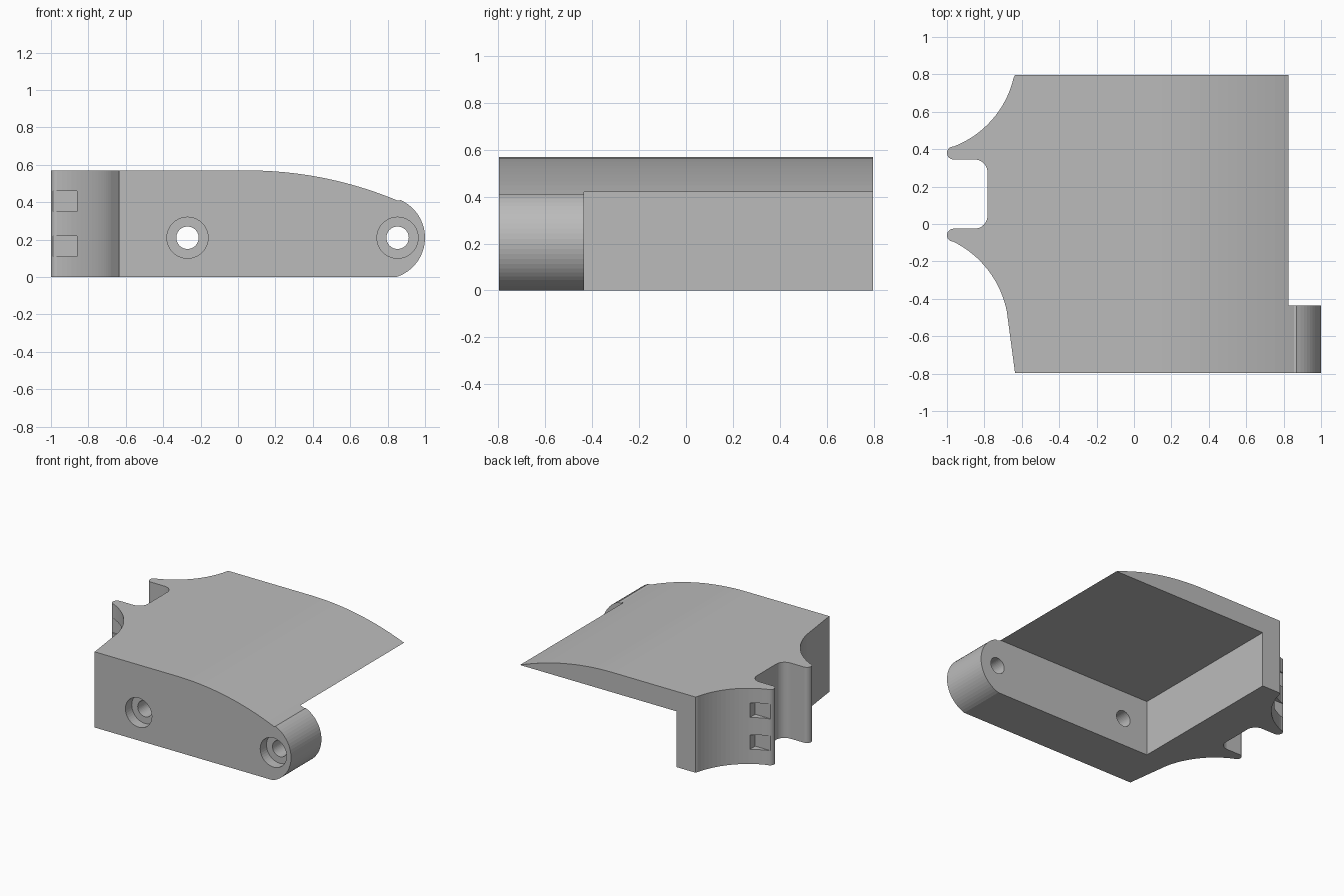
import bpy, bmesh
from math import cos, sin, radians, sqrt
from mathutils import Matrix

cube = bpy.data.objects.get("Cube")
if cube:
    bpy.data.objects.remove(cube, do_unlink=True)

HALF_Y, HEIGHT, PLATE_Y = 0.797, 0.57, -0.435
WALL_X, EDGE_X, SLAB_Z = -0.48, 0.83, 0.42

grey = bpy.data.materials.new("plain grey")
grey.use_nodes = True
colour = (0.5, 0.5, 0.5, 1)
grey.diffuse_color = colour
grey.node_tree.nodes["Principled BSDF"].inputs["Base Color"].default_value = colour


def arc(cx, cy, r, start, end, steps=12):
    angles = [radians(start + (end - start) * i / steps) for i in range(steps + 1)]
    return [(cx + r * cos(a), cy + r * sin(a)) for a in angles]


def make_object(name, bm):
    bmesh.ops.recalc_face_normals(bm, faces=bm.faces)
    mesh = bpy.data.meshes.new(name)
    bm.to_mesh(mesh)
    bm.free()
    mesh.materials.append(grey)
    obj = bpy.data.objects.new(name, mesh)
    bpy.context.collection.objects.link(obj)
    return obj


def extrude(name, points, direction):
    bm = bmesh.new()
    face = bm.faces.new([bm.verts.new(p) for p in points])
    new = bmesh.ops.extrude_face_region(bm, geom=[face], use_keep_orig=True)["geom"]
    moved = [v for v in new if isinstance(v, bmesh.types.BMVert)]
    bmesh.ops.translate(bm, verts=moved, vec=direction)
    return make_object(name, bm)


def box(name, low, high):
    bm = bmesh.new()
    bmesh.ops.create_cube(bm, size=1)
    for v in bm.verts:
        v.co = [high[i] if v.co[i] > 0 else low[i] for i in range(3)]
    return make_object(name, bm)


def cylinder(name, x, z, radius, y0, y1):
    bm = bmesh.new()
    place = Matrix.Translation((x, (y0 + y1) / 2, z)) @ Matrix.Rotation(radians(90), 4, "X")
    bmesh.ops.create_cone(bm, cap_ends=True, segments=40, radius1=radius,
                          radius2=radius, depth=y1 - y0, matrix=place)
    return make_object(name, bm)


def combine(target, other, operation="DIFFERENCE"):
    mod = target.modifiers.new("cut", "BOOLEAN")
    mod.operation, mod.solver, mod.object = operation, "EXACT", other
    graph = bpy.context.evaluated_depsgraph_get()
    mesh = bpy.data.meshes.new_from_object(target.evaluated_get(graph))
    target.modifiers.clear()
    target.data = mesh
    bpy.data.objects.remove(other, do_unlink=True)


# Plan outline: scooped side, two round-tipped prongs with a notch, stepped far side
plan = (
    [(-0.636, HALF_Y)]
    + arc(-1.15, 0.9, 0.52, -13, -69, 16)
    + arc(-0.965, 0.38, 0.035, 115, 270)
    + arc(-0.853, 0.275, 0.07, 90, 0)
    + arc(-0.853, 0.045, 0.07, 0, -90)
    + arc(-0.965, -0.06, 0.035, 90, 245)
    + arc(-1.2, -0.57, 0.53, 64, 11, 16)
    + [(-0.636, -HALF_Y), (1.1, -HALF_Y), (1.1, PLATE_Y),
       (EDGE_X, PLATE_Y), (EDGE_X, HALF_Y)]
)
body = extrude("bracket_body", [(x, y, -0.1) for x, y in plan], (0, 0, 0.8))

# Side profile: flat top, long sloping curve, rounded nose
top_r, bend_x = 2.08, 0.05
slope = [bend_x + (0.855 - bend_x) * i / 16 for i in range(17)]
profile = (
    [(-1.1, 0), (0.846, 0)]
    + arc(0.78, 0.21, 0.22, -72, 66, 24)
    + [(x, HEIGHT - top_r + sqrt(top_r ** 2 - (x - bend_x) ** 2)) for x in reversed(slope)]
    + [(-1.1, HEIGHT)]
)
envelope = extrude("profile_envelope", [(x, -1, z) for x, z in profile], (0, 2, 0))
combine(body, envelope, "INTERSECT")

# Open space under the top slab
combine(body, box("recess_cutter", (WALL_X, PLATE_Y, -0.2), (1.2, 1, SLAB_Z)))

# Counterbored screw holes through the front plate
for x in (-0.27, 0.853):
    combine(body, cylinder("hole_cutter", x, 0.21, 0.06, -1, -0.3))
    combine(body, cylinder("counterbore_cutter", x, 0.21, 0.11, -1, -HALF_Y + 0.075))

# Strap slots on the outer faces of both prongs
for z in (0.11, 0.35):
    combine(body, box("slot_cutter", (-0.99, 0.405, z), (-0.86, 0.7, z + 0.11)))
    combine(body, box("slot_cutter", (-0.99, -0.4, z), (-0.86, -0.085, z + 0.11)))
